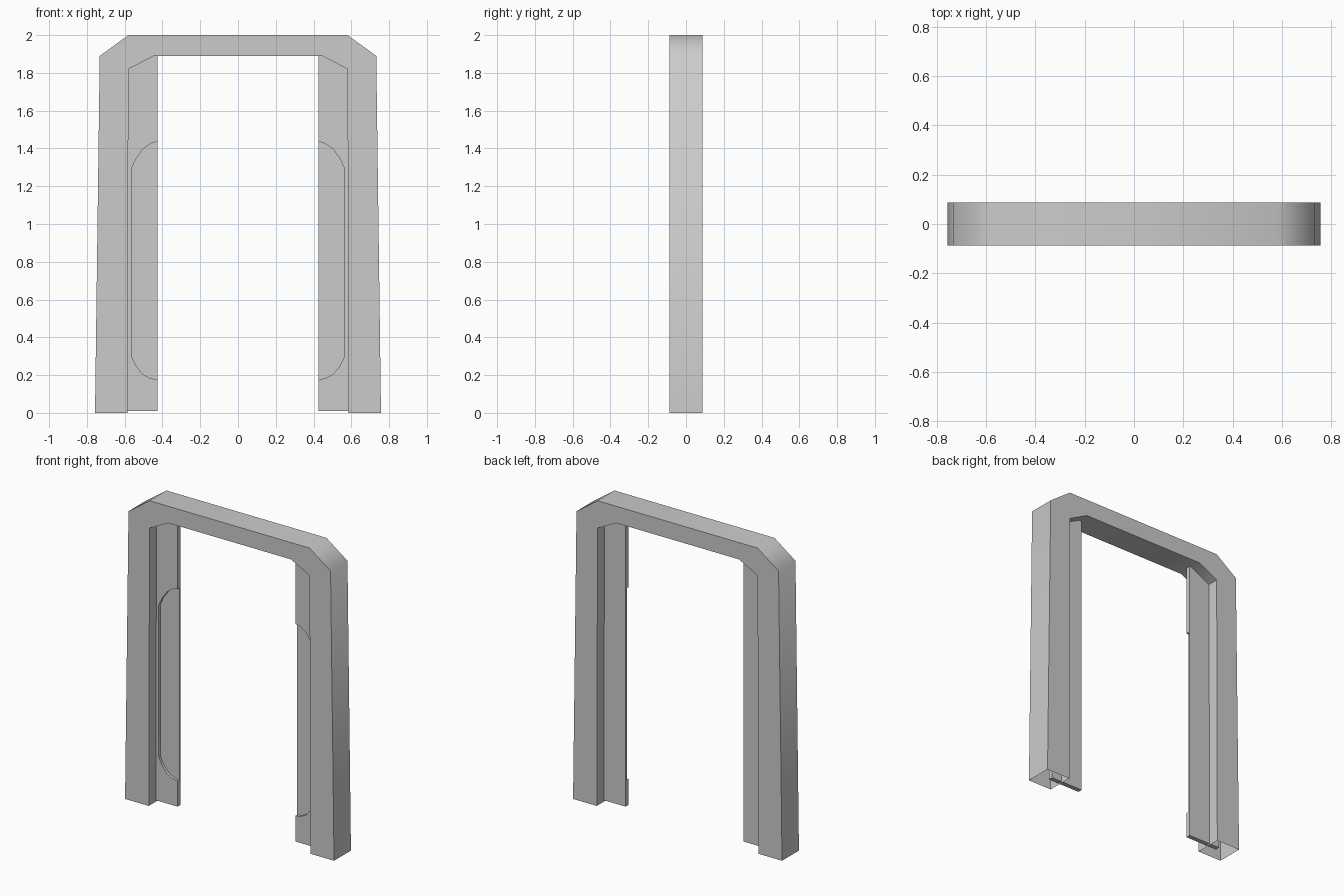
import bpy, bmesh, math

if "Cube" in bpy.data.objects:
    bpy.data.objects.remove(bpy.data.objects["Cube"])

D = 0.0875          # half depth of the frame


def finish(name, bm, angle):
    bmesh.ops.remove_doubles(bm, verts=bm.verts, dist=1e-5)
    bmesh.ops.recalc_face_normals(bm, faces=bm.faces)
    me = bpy.data.meshes.new(name)
    bm.to_mesh(me)
    bm.free()
    ob = bpy.data.objects.new(name, me)
    bpy.context.collection.objects.link(ob)
    bpy.ops.object.select_all(action='DESELECT')
    ob.select_set(True)
    bpy.context.view_layer.objects.active = ob
    bpy.ops.object.shade_smooth_by_angle(angle=math.radians(angle))
    return ob


def row(bm, pts, y):
    return [bm.verts.new((x, y, z)) for x, z in pts]


def strip(bm, a, b, closed=False):
    n = len(a)
    for i in range(n if closed else n - 1):
        j = (i + 1) % n
        bm.faces.new((a[i], a[j], b[j], b[i]))


# Door frame: chamfered arch, hollow and open at the feet
half_outer = [(0.757, 0), (0.732, 1.89), (0.58, 2.0)]
half_inner = [(0.585, 0), (0.58, 1.82), (0.445, 1.89)]


def arch(half):
    return half + [(-x, z) for x, z in reversed(half)]


bm = bmesh.new()
of, ob_ = row(bm, arch(half_outer), -D), row(bm, arch(half_outer), D)
inf, inb = row(bm, arch(half_inner), -D), row(bm, arch(half_inner), D)
for a, b in ((of, ob_), (ob_, inb), (inb, inf), (inf, of)):
    strip(bm, a, b)
finish("door_frame", bm, 60)

# Sliding door leaves, each with a rounded recess in the front face
X0, X1, Z0, Z1 = 0.427, 0.66, 0.01, 1.9
FRONT, FLOOR, BACK = -0.015, 0.003, 0.015
recess = [(X0, 1.435), (0.455, 1.43), (0.5, 1.40), (0.54, 1.345), (0.565, 1.29),
          (0.565, 0.30), (0.54, 0.25), (0.505, 0.205), (0.46, 0.182), (X0, 0.178)]
rect = [(X0, Z1), (X1, Z1), (X1, Z0), (X0, Z0)]
rim = rect + recess[::-1]

for side, sx in (("left", -1), ("right", 1)):
    def flip(pts):
        return [(sx * x, z) for x, z in pts]
    bm = bmesh.new()
    # raised rim
    a, b = row(bm, flip(rim), FRONT), row(bm, flip(rim), FLOOR)
    bm.faces.new(a)
    strip(bm, a, b, True)
    # recess floor
    bm.faces.new(row(bm, flip(recess), FLOOR))
    # back slab, with the recess end points on its leading edge
    slab = flip(rect + [recess[-1], recess[0]])
    a, b = row(bm, slab, FLOOR), row(bm, slab, BACK)
    strip(bm, a, b, True)
    bm.faces.new(b)
    finish("door_leaf_" + side, bm, 40)
